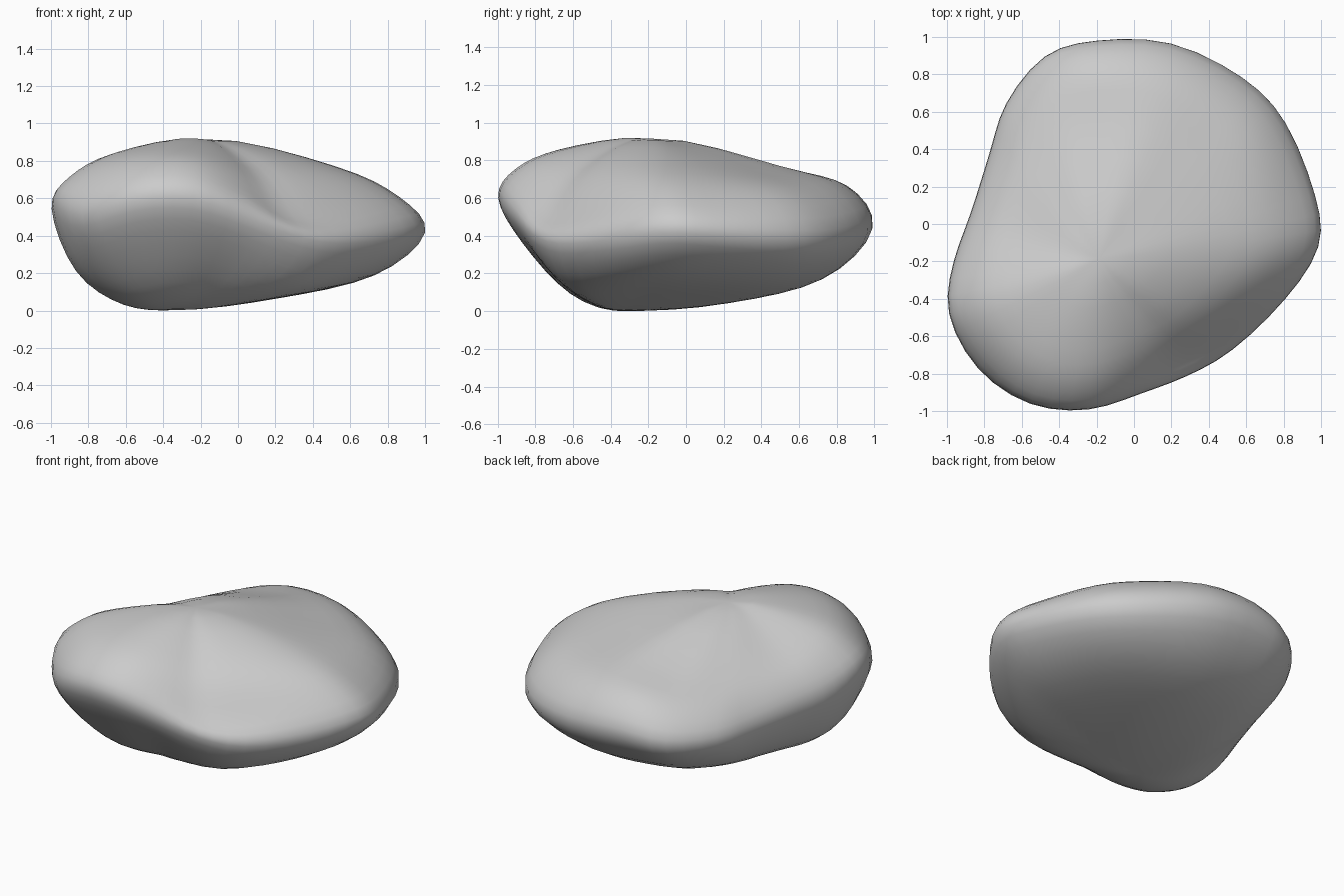
import bpy
import bmesh
from mathutils import Vector

if "Cube" in bpy.data.objects:
    bpy.data.objects.remove(bpy.data.objects["Cube"], do_unlink=True)

# Stone material
stone = bpy.data.materials.new("grey_stone")
stone.use_nodes = True
grey = (0.6, 0.6, 0.6, 1)
stone.diffuse_color = grey
shader = stone.node_tree.nodes["Principled BSDF"]
shader.inputs["Base Color"].default_value = grey
shader.inputs["Roughness"].default_value = 0.9

# Crown and underside centres of the rock
CROWN = Vector((-0.2, -0.2, 0.93))
BASE = Vector((-0.34, -0.34, 0))

# Around the rim: x, y, rim height, crown slope height, shoulder height, undercut height
RIM = [
    (1, -.12, .42, .77, .61, .19),
    (.98, .15, .4, .77, .6, .18),
    (.82, .55, .37, .75, .61, .16),
    (.59, .79, .37, .75, .62, .15),
    (.2, .98, .42, .77, .66, .16),
    (-.2, .99, .45, .74, .67, .18),
    (-.48, .91, .42, .72, .61, .19),
    (-.69, .65, .41, .71, .58, .2),
    (-.77, .4, .42, .73, .59, .2),
    (-.88, .05, .45, .75, .63, .19),
    (-.97, -.2, .49, .79, .67, .19),
    (-1, -.48, .57, .84, .72, .22),
    (-.84, -.78, .5, .85, .71, .27),
    (-.56, -.97, .59, .86, .75, .35),
    (-.24, -1, .6, .85, .75, .36),
    (.04, -.91, .5, .81, .66, .3),
    (.28, -.82, .41, .75, .52, .21),
    (.53, -.68, .36, .76, .5, .14),
    (.82, -.4, .38, .77, .57, .16),
]


def spline(a, b, c, d, t):
    """Point between b and c on a smooth curve through all four."""
    return 0.5 * (2 * b + (c - a) * t + (2 * a - 5 * b + 4 * c - d) * t ** 2
                  + (3 * b - a - 3 * c + d) * t ** 3)


def between(centre, edge, amount, height):
    p = centre.lerp(edge, amount)
    return Vector((p.x, p.y, height))


def past(centre, p):
    """Opposite neighbour across a pole, so the curve runs level over it."""
    return Vector((2 * centre.x - p.x, 2 * centre.y - p.y, p.z))


def rib(x, y, rim, slope, shoulder, undercut):
    """Control points from crown to base along one side."""
    edge = Vector((x, y, rim))
    low = between(BASE, edge, 0.42, 0.3 * undercut)
    low.z += 0.05 * low.x
    pts = [CROWN, between(CROWN, edge, 0.6, slope), between(CROWN, edge, 0.88, shoulder),
           edge, between(BASE, edge, 0.8, undercut), low, BASE]
    return [past(CROWN, pts[1])] + pts + [past(BASE, low)]


def refine(pts, steps, closed):
    n = len(pts)
    if closed:
        spans = [[pts[(i + k) % n] for k in range(-1, 3)] for i in range(n)]
    else:
        spans = [pts[i:i + 4] for i in range(n - 3)]
    out = [spline(*s, k / steps) for s in spans for k in range(steps)]
    return out if closed else out + [pts[-2].copy()]


# Smooth ribs, then smooth rings through them
ribs = [refine(rib(*row), 4, False) for row in RIM]
rings = [refine(list(ring), 3, True) for ring in zip(*ribs)]

# Skin the rings, closing both poles with fans
bm = bmesh.new()
loops = [[bm.verts.new(p) for p in ring] for ring in rings[1:-1]]
count = len(loops[0])
top, bottom = bm.verts.new(CROWN), bm.verts.new(BASE)
for i in range(count):
    j = (i + 1) % count
    bm.faces.new((top, loops[0][i], loops[0][j]))
    bm.faces.new((bottom, loops[-1][j], loops[-1][i]))
    for upper, lower in zip(loops, loops[1:]):
        bm.faces.new((upper[i], lower[i], lower[j], upper[j]))

# Wear the surface slightly
for _ in range(2):
    bmesh.ops.smooth_vert(bm, verts=bm.verts, factor=0.5,
                          use_axis_x=True, use_axis_y=True, use_axis_z=True)
bmesh.ops.recalc_face_normals(bm, faces=bm.faces)
for f in bm.faces:
    f.smooth = True

mesh = bpy.data.meshes.new("rock")
bm.to_mesh(mesh)
bm.free()
mesh.materials.append(stone)
rock = bpy.data.objects.new("rock", mesh)
bpy.context.collection.objects.link(rock)
